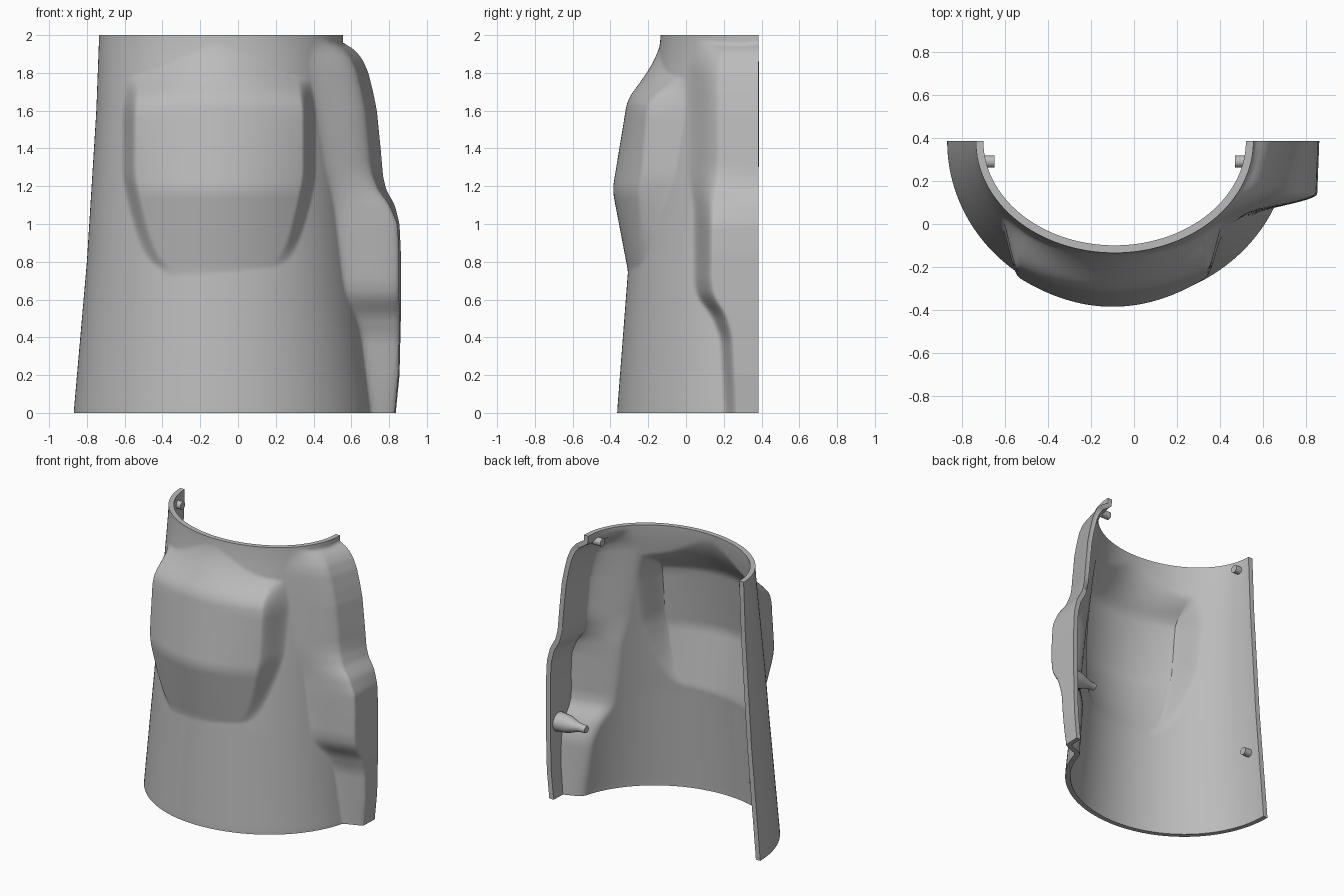
import bpy, bmesh
from math import sin, cos, pi, radians
from mathutils import Vector

old = bpy.data.objects.get("Cube")
if old:
    bpy.data.objects.remove(old, do_unlink=True)

grey = bpy.data.materials.new("plain_grey")
grey.use_nodes = True
grey.diffuse_color = (0.5, 0.5, 0.5, 1)
grey.node_tree.nodes["Principled BSDF"].inputs["Base Color"].default_value = grey.diffuse_color

BACK, CX, PANEL_X, WALL, HEIGHT = 0.385, -0.09, -0.1, 0.035, 2.0
COLS, ROWS = 220, 150


def curve(points, z):
    """Straight-line interpolation through (z, value) pairs."""
    if z <= points[0][0]:
        return points[0][1]
    for (z0, v0), (z1, v1) in zip(points, points[1:]):
        if z <= z1:
            return v0 + (v1 - v0) * (z - z0) / (z1 - z0)
    return points[-1][1]


def eased(points, z, reach=.04):
    """The same curve with its corners rounded off."""
    return sum(curve(points, z + reach * k / 3) for k in range(-3, 4)) / 7


def smooth(lo, hi, v):
    t = min(1, max(0, (v - lo) / (hi - lo)))
    return t * t * (3 - 2 * t)


# Every profile is a list of (height, value)
PROFILES = {
    # Main wall: half width, extra width on the +x side, depth of the half ellipse
    "width": [(0, .78), (.4, .745), (.8, .71), (1.2, .685), (1.6, .66), (2, .645)],
    "flare": [(0, 1.045), (.8, 1.03), (1.6, 1)],
    "depth": [(0, .75), (.74, .693), (1.2, .645), (1.6, .59), (1.9, .53), (2, .518)],
    # Raised front panel: ridge line, half width, cross curvature
    "ridge": [(.74, -.305), (1.18, -.389), (1.66, -.31), (1.76, -.235), (1.86, -.17), (1.95, -.135), (2, -.13)],
    "half": [(.74, .26), (.78, .33), (.85, .38), (.95, .42), (1.1, .46), (1.25, .49), (1.6, .49), (1.85, .45)],
    "bow": [(.74, .7), (1.18, .72), (1.6, .56), (1.68, .65), (1.8, 1.1)],
    # Side housing: front edge, softness, slope
    "front": [(0, .235), (.4, .215), (.53, .17), (.6, .11), (.68, .09), (1.85, .09), (1.96, .13)],
    "soft": [(.4, .035), (.65, .05), (1.1, .055), (1.3, .09)],
    "slope": [(1, .04), (1.3, .28)],
}
REACH = [(0, .835), (.2, .855), (.5, .862), (.85, .862), (1, .855), (1.1, .83), (1.18, .785), (1.25, .768),
         (1.4, .755), (1.6, .735), (1.7, .715), (1.8, .69), (1.87, .66), (1.92, .62), (1.95, .575),
         (1.965, .54), (2, .5)]


def shell_point(col, z, p):
    t = pi * col / COLS
    x = CX - p["width"] * cos(t) * (p["flare"] if col > COLS / 2 else 1)
    y = BACK - p["depth"] * sin(t)
    # Side housing swells outward on the +x side
    if x > 0:
        target = p["reach"] - p["slope"] * (BACK - y)
        x += max(0, target - x) * smooth(p["front"] - p["soft"], p["front"] + p["soft"], y)
    # Front panel swells forward
    off = abs(x - PANEL_X)
    if z >= .73 and y < .2:
        target = p["ridge"] + p["bow"] * off * off
        y += min(0, target - y) * (1 - smooth(p["half"] - .05, p["half"] + .025, off))
    return Vector((x, y, z))


def finish(name, bm, angle):
    bmesh.ops.recalc_face_normals(bm, faces=bm.faces)
    mesh = bpy.data.meshes.new(name)
    bm.to_mesh(mesh)
    bm.free()
    mesh.materials.append(grey)
    ob = bpy.data.objects.new(name, mesh)
    bpy.context.collection.objects.link(ob)
    bpy.ops.object.select_all(action='DESELECT')
    ob.select_set(True)
    bpy.context.view_layer.objects.active = ob
    bpy.ops.object.shade_smooth_by_angle(angle=radians(angle))


# Shell: outer skin, inner skin and the rim joining them
bm = bmesh.new()
outer = []
for r in range(ROWS + 1):
    z = HEIGHT * r / ROWS
    values = {key: eased(points, z) for key, points in PROFILES.items()}
    values["reach"] = eased(REACH, z, .015)
    outer.append([bm.verts.new(shell_point(c, z, values)) for c in range(COLS + 1)])


def skin(grid):
    for r in range(ROWS):
        for c in range(COLS):
            bm.faces.new((grid[r][c], grid[r][c + 1], grid[r + 1][c + 1], grid[r + 1][c]))


skin(outer)
bm.normal_update()
inner = []
for r, line in enumerate(outer):
    inner.append([])
    for c, v in enumerate(line):
        n = v.normal.copy()
        # Keep the cut edges flat
        if r in (0, ROWS):
            n.z = 0
        if c in (0, COLS):
            n.y = 0
        inner[-1].append(bm.verts.new(v.co - n.normalized() * WALL))
skin(inner)


def border(grid):
    return (grid[0] + [line[-1] for line in grid[1:]] + grid[-1][-2::-1]
            + [line[0] for line in grid[-2:0:-1]])


a, b = border(outer), border(inner)
for i in range(len(a)):
    j = (i + 1) % len(a)
    bm.faces.new((a[i], a[j], b[j], b[i]))
finish("curved_shell", bm, 60)


# Locating pegs: rings of (x, radius) along the x axis
def peg(name, rings, y, z, sides=20):
    bm = bmesh.new()
    loops = [[bm.verts.new((x, y + r * cos(2 * pi * k / sides), z + r * sin(2 * pi * k / sides)))
              for k in range(sides)] for x, r in rings]
    for p, q in zip(loops, loops[1:]):
        for k in range(sides):
            m = (k + 1) % sides
            bm.faces.new((p[k], p[m], q[m], q[k]))
    bm.faces.new(loops[0])
    bm.faces.new(loops[-1])
    finish(name, bm, 40)


peg("upper_right_peg", [(-.72, .028), (-.65, .028)], .29, 1.93)
peg("lower_right_peg", [(-.805, .028), (-.73, .028)], .29, .52)
peg("upper_left_peg", [(.54, .028), (.47, .028)], .29, 1.93)
peg("lower_left_peg", [(.84, .07), (.74, .06), (.66, .03), (.6, .025)], .29, .53)
